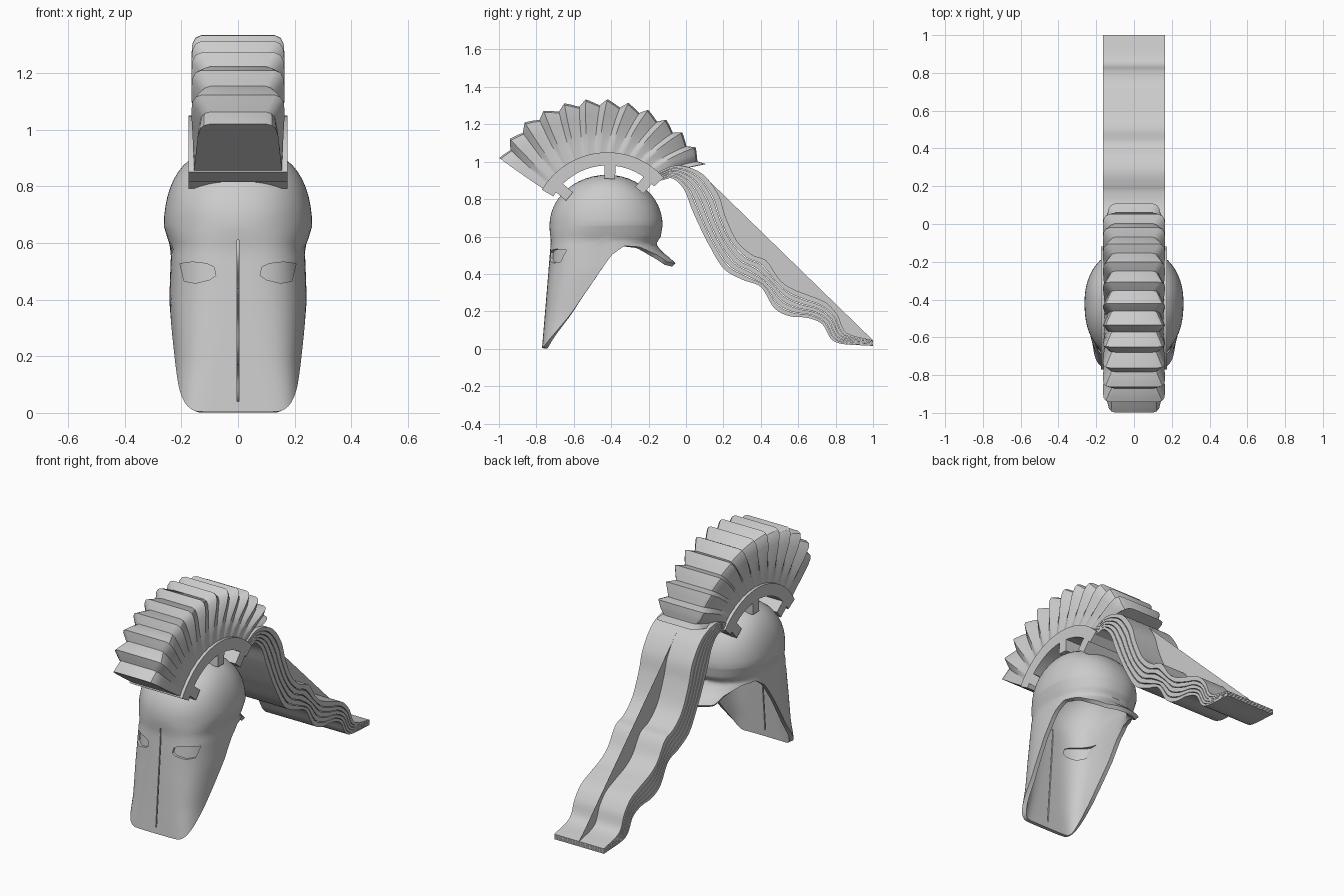
import bpy, bmesh
from math import sin, cos, pi, radians, copysign
from mathutils import Vector

if "Cube" in bpy.data.objects:
    bpy.data.objects.remove(bpy.data.objects["Cube"])


def lerp_table(tab, v):
    if v <= tab[0][0]:
        return tab[0][1]
    for (a, p), (b, q) in zip(tab, tab[1:]):
        if v <= b:
            return p + (q - p) * (v - a) / (b - a)
    return tab[-1][1]


def spline(pts, n):
    # Catmull-Rom curve through 2D points, n samples per span
    P = [Vector(p) for p in pts]
    P = [2 * P[0] - P[1]] + P + [2 * P[-1] - P[-2]]
    out = []
    for i in range(1, len(P) - 2):
        a, b, c, d = P[i - 1:i + 3]
        for k in range(n):
            t = k / n
            out.append(0.5 * (2 * b + (c - a) * t + (2 * a - 5 * b + 4 * c - d) * t * t
                              + (3 * b - a - 3 * c + d) * t ** 3))
    return out + [P[-2]]


def smooth(ob, angle):
    bpy.ops.object.select_all(action='DESELECT')
    ob.select_set(True)
    bpy.context.view_layer.objects.active = ob
    bpy.ops.object.shade_smooth_by_angle(angle=radians(angle))


def finish(name, bm, angle=35):
    bmesh.ops.recalc_face_normals(bm, faces=bm.faces)
    me = bpy.data.meshes.new(name)
    bm.to_mesh(me)
    bm.free()
    ob = bpy.data.objects.new(name, me)
    bpy.context.collection.objects.link(ob)
    if angle:
        smooth(ob, angle)
    return ob


def loft(name, sections, angle=35):
    # capped skin between closed sections of equal point count
    bm = bmesh.new()
    rings = [[bm.verts.new(p) for p in s] for s in sections]
    n = len(rings[0])
    for a, b in zip(rings, rings[1:]):
        for i in range(n):
            j = (i + 1) % n
            bm.faces.new((a[i], a[j], b[j], b[i]))
    bm.faces.new(rings[0])
    bm.faces.new(rings[-1])
    return finish(name, bm, angle)


# ---- helmet shell: dome blending into a face plate and flared neck guard
WIDTH = [(0, .225), (.2, .23), (.4, .243), (.58, .236), (.62, .25), (.66, .262)]
FRONT = [(0, -.77), (.3, -.745), (.58, -.722), (.62, -.728), (.66, -.73)]
BACK = [(.45, -.05), (.48, -.08), (.52, -.13), (.56, -.16), (.6, -.135), (.66, -.125)]
EDGE = [(-.78, 0), (-.765, .005), (-.73, .05), (-.62, .18), (-.40, .5), (-.33, .55),
        (-.25, .545), (-.15, .5), (-.1, .465), (-.05, .455)]
POWER = [(0, 6), (.15, 4.2), (.4, 3.1), (.55, 3), (.66, 2.3)]
CY, BROW, TOP = -.42, .66, .93


def shell_point(th, z, sx=1, sy=1):
    s, c = sin(th), cos(th)
    n = lerp_table(POWER, z) if c > 0 else 2.2
    depth = CY - lerp_table(FRONT, z) if c > 0 else lerp_table(BACK, z) - CY
    x = copysign(abs(s) ** (2 / n), s) * lerp_table(WIDTH, z) * sx
    y = CY - copysign(abs(c) ** (2 / n), c) * depth * sy
    return Vector((x, y, z))


def edge_height(th):
    z = .5
    for _ in range(20):
        z = lerp_table(EDGE, shell_point(th, z).y)
    return z


bm = bmesh.new()
SEG, DOME, SKIRT = 96, 12, 18
thetas = [2 * pi * i / SEG for i in range(SEG)]
rows = []
for k in range(1, DOME + 1):
    ph = pi / 2 * k / DOME
    row = []
    for th in thetas:
        p = shell_point(th, BROW, sin(ph) ** .62, sin(ph))
        p.z = BROW + (TOP - BROW) * cos(ph)
        row.append(bm.verts.new(p))
    rows.append(row)
edges = [edge_height(th) for th in thetas]
for k in range(1, SKIRT + 1):
    t = (k / SKIRT) ** 1.3
    rows.append([bm.verts.new(shell_point(th, BROW + (e - BROW) * t)) for th, e in zip(thetas, edges)])
pole = bm.verts.new((0, CY, TOP))
for i in range(SEG):
    j = (i + 1) % SEG
    bm.faces.new((pole, rows[0][i], rows[0][j]))
    for a, b in zip(rows, rows[1:]):
        bm.faces.new((a[i], b[i], b[j], a[j]))
helmet = finish("helmet_shell", bm, 0)
if helmet.data.polygons[0].normal.z < 0:
    helmet.data.flip_normals()
mod = helmet.modifiers.new("thickness", 'SOLIDIFY')
mod.thickness, mod.offset = .025, -1

# eye recesses and centre slit
eye = [(.078, .485), (.085, .515), (.11, .527), (.16, .533), (.205, .527), (.19, .465), (.15, .458), (.1, .47)]
slit = [(-.003, .04), (.003, .04), (.003, .61), (-.003, .61)]
cutters = []
for name, prof in (("eye_cutter_r", eye), ("eye_cutter_l", [(-x, z) for x, z in eye]), ("slit_cutter", slit)):
    cut = loft(name, [[(x, y, z) for x, z in prof] for y in (-.9, -.55)], angle=0)
    cut.hide_render = True
    cutters.append(cut)
    m = helmet.modifiers.new(name, 'BOOLEAN')
    m.operation, m.solver, m.object = 'DIFFERENCE', 'EXACT', cut
bpy.ops.object.select_all(action='DESELECT')
helmet.select_set(True)
bpy.context.view_layer.objects.active = helmet
for m in list(helmet.modifiers):
    bpy.ops.object.modifier_apply(modifier=m.name)
for cut in cutters:
    bpy.data.objects.remove(cut)
smooth(helmet, 40)

# closed eyes: curved panels set just below the outer surface
for name, side in (("right_eye_panel", 1), ("left_eye_panel", -1)):
    bm = bmesh.new()
    grid = [[bm.verts.new(shell_point(side * (.12 + 1.1 * i / 16), z, .96, .955)) for i in range(17)]
            for z in (.445, .48, .515, .545)]
    for a, b in zip(grid, grid[1:]):
        for i in range(16):
            bm.faces.new((a[i], a[i + 1], b[i + 1], b[i]))
    finish(name, bm)

# ---- crest holder: arch and three posts, all about one centre
CZ = .644


def polar(x, r, a):
    return (x, CY + r * cos(a), CZ + r * sin(a))


HW = .174
arch = []
for i in range(33):
    a = radians(149.5 + (42 - 149.5) * i / 32)
    arch.append([polar(-HW, .336, a), polar(HW, .336, a), polar(HW, .406, a), polar(-HW, .406, a)])
loft("crest_arch", arch)
for name, deg, r0 in (("front", 140, .265), ("middle", 87.5, .265), ("rear", 50, .265)):
    a = radians(deg)
    u, v = Vector((0, cos(a), sin(a))), Vector((0, -sin(a), cos(a)))
    o = Vector((0, CY, CZ))
    loft(name + "_post", [[o + u * r + v * s + Vector((x, 0, 0)) for x, s in
                           ((-HW, -.029), (HW, -.029), (HW, .029), (-HW, .029))] for r in (r0, .35)], angle=0)

# ---- plume: pleated fan swept along the arch
RADIUS = [(0, .69), (.12, .715), (.2, .72), (.5, .69), (.75, .66), (1, .63)]
RIBS, SUB, R0 = 12, 8, .39
sections = []
for i in range(RIBS * SUB + 1):
    t = i / (RIBS * SUB)
    u = (RIBS * t) % 1
    # lopsided pleat: long slope, then a short step into the valley
    fold = u / .62 if u < .62 else (1 - u) / .38
    R = lerp_table(RADIUS, t) - .035 * fold
    end = max(0, 1 - min(t, 1 - t) / .05) * .03
    half = []
    for f, inset in ((0, .008), (.25, .006), (.5, .003), (.75, 0), (.9, .004), (.97, .015), (1, .035)):
        a_in, a_out = 148.5 + (44 - 148.5) * t, 147 + (33 - 147) * t
        a = radians(a_in + (a_out - a_in) * f)
        half.append((.165 - inset - .032 * fold * min(1, f * 1.2) - end * f, R0 + (R - R0) * f, a))
    sections.append([polar(x, r, a) for x, r, a in half] + [polar(-x, r, a) for x, r, a in reversed(half)])
loft("crest_plume", sections, angle=30)

# ---- tail: stacked wavy ribbons between an upper and a lower curve
upper = spline([(-.16, .94), (-.05, .98), (.08, .94), (.17, .83), (.21, .71), (.27, .58), (.35, .505),
                (.43, .47), (.5, .37), (.57, .32), (.66, .285), (.75, .245), (.81, .18), (.86, .085), (1, .045)], 6)
lower = spline([(-.13, .90), (-.07, .91), (-.01, .85), (.03, .75), (.07, .66), (.12, .56), (.2, .43),
                (.3, .37), (.4, .33), (.47, .22), (.55, .175), (.65, .165), (.73, .13), (.8, .035), (1, .015)], 6)
LAYERS, TW = 5, .163
for k in range(LAYERS):
    f0 = k / LAYERS
    f1 = 1 if k == LAYERS - 1 else (k + .86) / LAYERS
    ribbon = []
    for p, q in zip(lower, upper):
        a, b = p.lerp(q, f0), p.lerp(q, f1)
        ribbon.append([(-TW, *a), (TW, *a), (TW, *b), (-TW, *b)])
    loft(f"tail_ribbon_{k + 1}", ribbon)

# thin flat web spanning the tail from its bend to its tip
bm = bmesh.new()
pts = upper[12:]
start, end = pts[0], pts[-1]
low = [bm.verts.new((0, p.x, p.y)) for p in pts]
top = []
for p in pts:
    chord = start.y + (end.y - start.y) * (p.x - start.x) / (end.x - start.x)
    top.append(bm.verts.new((0, p.x, max(chord, p.y + .0005))))
for i in range(len(pts) - 1):
    bm.faces.new((low[i], low[i + 1], top[i + 1], top[i]))
finish("tail_web", bm, 0)
